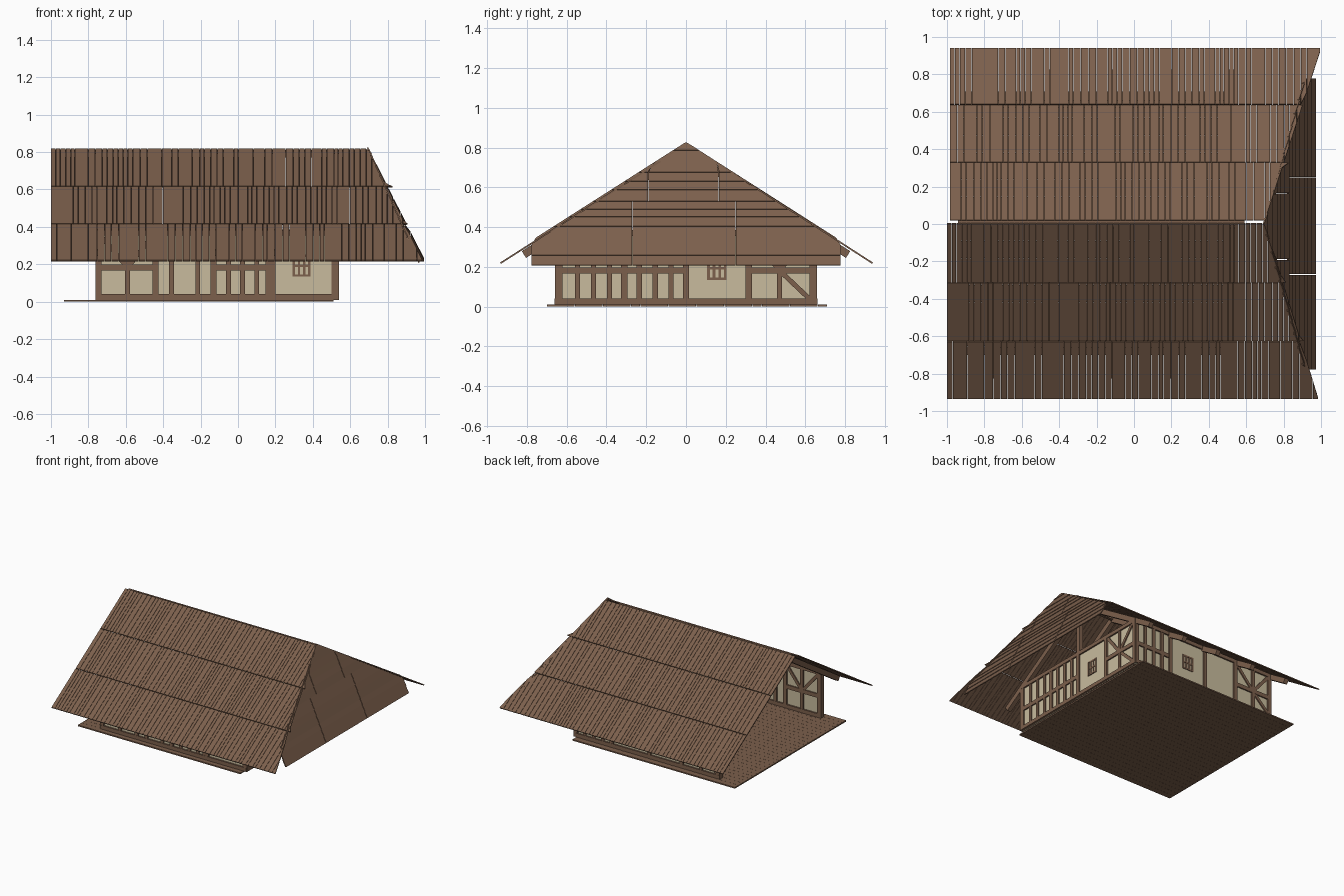
import bpy, random
from mathutils import Vector as V

if "Cube" in bpy.data.objects:
    bpy.data.objects.remove(bpy.data.objects["Cube"])

random.seed(4)


def material(name, col):
    m = bpy.data.materials.new(name)
    m.diffuse_color = (*col, 1)
    m.use_nodes = True
    m.node_tree.nodes["Principled BSDF"].inputs["Base Color"].default_value = m.diffuse_color
    return m


WOOD = material("brown_wood", (0.20, 0.115, 0.072))
PLASTER = material("cream_plaster", (0.58, 0.50, 0.34))


class Part:
    """Collects prisms into one named mesh object."""
    def __init__(self, name, mat):
        self.name, self.mat, self.v, self.f = name, mat, [], []

    def slab(self, quad, off):
        # quad extruded along off
        b = len(self.v)
        quad = [V(p) for p in quad]
        if (quad[1] - quad[0]).cross(quad[2] - quad[0]).dot(V(off)) < 0:
            quad.reverse()
        self.v += quad + [p + V(off) for p in quad]
        self.f += [(b + 3, b + 2, b + 1, b), (b + 4, b + 5, b + 6, b + 7)]
        self.f += [(b + i, b + (i + 1) % 4, b + (i + 1) % 4 + 4, b + i + 4) for i in range(4)]

    def beam(self, p, q, n, w, t):
        # bar p-q: width w in the plane with normal n, thickness t along n
        p, q, n = V(p), V(q), V(n)
        s = n.cross(q - p).normalized() * w / 2
        h = n * t / 2
        self.slab([p - s - h, q - s - h, q + s - h, p + s - h], n * t)

    def done(self):
        me = bpy.data.meshes.new(self.name)
        me.from_pydata(self.v, [], self.f)
        me.materials.append(self.mat)
        bpy.context.collection.objects.link(bpy.data.objects.new(self.name, me))


# Roof slopes: three courses of narrow planks, cut along the hip on the right
def slope(name, ridge, eave, xl, xr):
    part = Part(name, WOOD)
    (y0, z0), (y1, z1) = ridge, eave
    down = V((0, y1 - y0, z1 - z0))
    n = V((0, down.z, -down.y)).normalized()
    n = n if n.z < 0 else -n

    def pt(x, t):
        return V((x, y0, z0)) + down * t

    def cut(x):
        return (x - 0.70) / (xr - 0.70)
    for ta, tb in ((0, 0.334), (0.338, 0.67), (0.674, 1)):
        x = xl
        while x < xr - 0.004:
            e = min(x + random.uniform(0.022, 0.042), xr)
            a = min(max(ta, cut(x)), tb)
            b = min(max(ta, cut(e - 0.002)), tb)
            if a < tb - 0.01:
                part.slab([pt(x, a), pt(e - 0.002, b), pt(e - 0.002, tb), pt(x, tb)], n * 0.008)
            x = e
    part.done()


slope("front_roof_planks", (0.0, 0.818), (-0.935, 0.222), -1.0, 0.985)
slope("back_roof_planks", (0.022, 0.815), (0.94, 0.222), -0.985, 1.0)

# Hip end on the right: lapped horizontal boards
hip = Part("hip_end_boards", WOOD)


def hip_x(z):
    return 0.695 + (0.828 - z) * 0.44


def half(z):
    return min(0.78, max(0.0, (0.828 - z) / 0.637))


z = 0.21
while z < 0.82:
    top = min(z + random.uniform(0.035, 0.06), 0.826)
    cols = (-0.78, -0.27, 0.25, 0.78) if z < 0.5 else (-0.6, -0.19, 0.165, 0.6)
    for c0, c1 in zip(cols, cols[1:]):
        def cl(y, zz):
            return max(-half(zz), min(half(zz), y))
        quad = [(hip_x(zz) + lap, cl(y, zz), zz) for y, zz, lap in
                ((c0 + .002, z, .005), (c1 - .002, z, .005), (c1 - .002, top, 0), (c0 + .002, top, 0))]
        if quad[1][1] - quad[0][1] > 0.005:
            hip.slab(quad, (-0.007, 0, -0.003))
    z = top + 0.001
hip.done()

# Floor boards
floor = Part("floor_boards", WOOD)
for i in range(30):
    y = -0.70 + i * 0.047
    floor.slab([(-0.93, y, 0), (0.51, y, 0), (0.51, y + 0.046, 0), (-0.93, y + 0.046, 0)], (0, 0, 0.01))
floor.done()

# Roof frame: ridge beam, rafter pairs, king post
frame = Part("roof_frame", WOOD)
frame.beam((-0.94, 0.01, 0.79), (0.59, 0.01, 0.79), (0, 1, 0), 0.04, 0.022)
for x in (-0.77, -0.45, -0.12, 0.20, 0.52):
    for s in (-1, 1):
        frame.beam((x, s * 0.815, 0.262), (x, s * 0.01, 0.775), (1, 0, 0), 0.04, 0.035)
frame.beam((0.52, 0, 0.37), (0.52, 0, 0.77), (1, 0, 0), 0.035, 0.035)
frame.done()

BOT, MID, TOP = 0.025, 0.182, 0.37


# Half-timbered wall: posts, studs, rails and braces given along the wall's own axis
def wall(name, place, n, a, b, posts, studs, rails, braces, window):
    plaster = Part(name + "_plaster", PLASTER)
    plaster.beam(place(a, 0.195), place(b, 0.195), n, 0.37, 0.016)
    plaster.done()
    t = Part(name + "_timbers", WOOD)

    def bar(u0, z0, u1, z1, w, d=0.036):
        t.beam(place(u0, z0), place(u1, z1), n, w, d)
    bar(a, BOT, b, BOT, 0.03, 0.04)
    bar(a, TOP, b, TOP, 0.03, 0.04)
    for u in (a + 0.015, b - 0.015, *posts):
        bar(u, 0.01, u, 0.385, 0.032, 0.039)
    for u in studs:
        bar(u, BOT, u, TOP, 0.026)
    for u0, u1 in rails:
        bar(u0, MID, u1, MID, 0.032, 0.037)
    for u0, z0, u1, z1 in braces:
        bar(u0, z0, u1, z1, 0.024, 0.033)
    t.done()
    # Small barred window
    w = Part(name + "_window", WOOD)
    for du in (-0.042, -0.014, 0.014, 0.042):
        w.beam(place(window + du, 0.135), place(window + du, 0.25), n, 0.013, 0.028)
    for zz in (0.14, 0.192, 0.245):
        w.beam(place(window - 0.048, zz), place(window + 0.048, zz), n, 0.013, 0.026)
    w.done()


def cross(u0, um, u1):
    # braces of a four-panel bay meeting in the middle
    return [(u0, 0.36, um, MID), (um, MID, u1, 0.04), (um, MID, u1, 0.36)]


wall("front_wall", lambda u, z: V((u, -0.64, z)), (0, 1, 0), -0.76, 0.535,
     [-0.44, -0.13, 0.185], [-0.59, -0.355, -0.215, -0.05, 0.025, 0.10, 0.16],
     [(-0.75, -0.44), (-0.13, 0.19)],
     [(-0.45, 0.36, -0.59, MID), (-0.59, MID, -0.74, 0.36)], 0.34)

wall("back_wall", lambda u, z: V((u, 0.64, z)), (0, 1, 0), -0.76, 0.535,
     [-0.42, -0.13, 0.20], [-0.59, 0.28, 0.36, 0.44],
     [(-0.75, -0.42), (0.20, 0.52)], cross(-0.43, -0.59, -0.74), 0.03)

wall("right_wall", lambda u, z: V((0.52, u, z)), (1, 0, 0), -0.655, 0.655,
     [0.0, 0.315, -0.31], [-0.545, -0.465, -0.385, -0.235, -0.155, -0.075, 0.47],
     [(-0.64, 0.0), (0.315, 0.64)], cross(0.33, 0.47, 0.62), 0.155)
